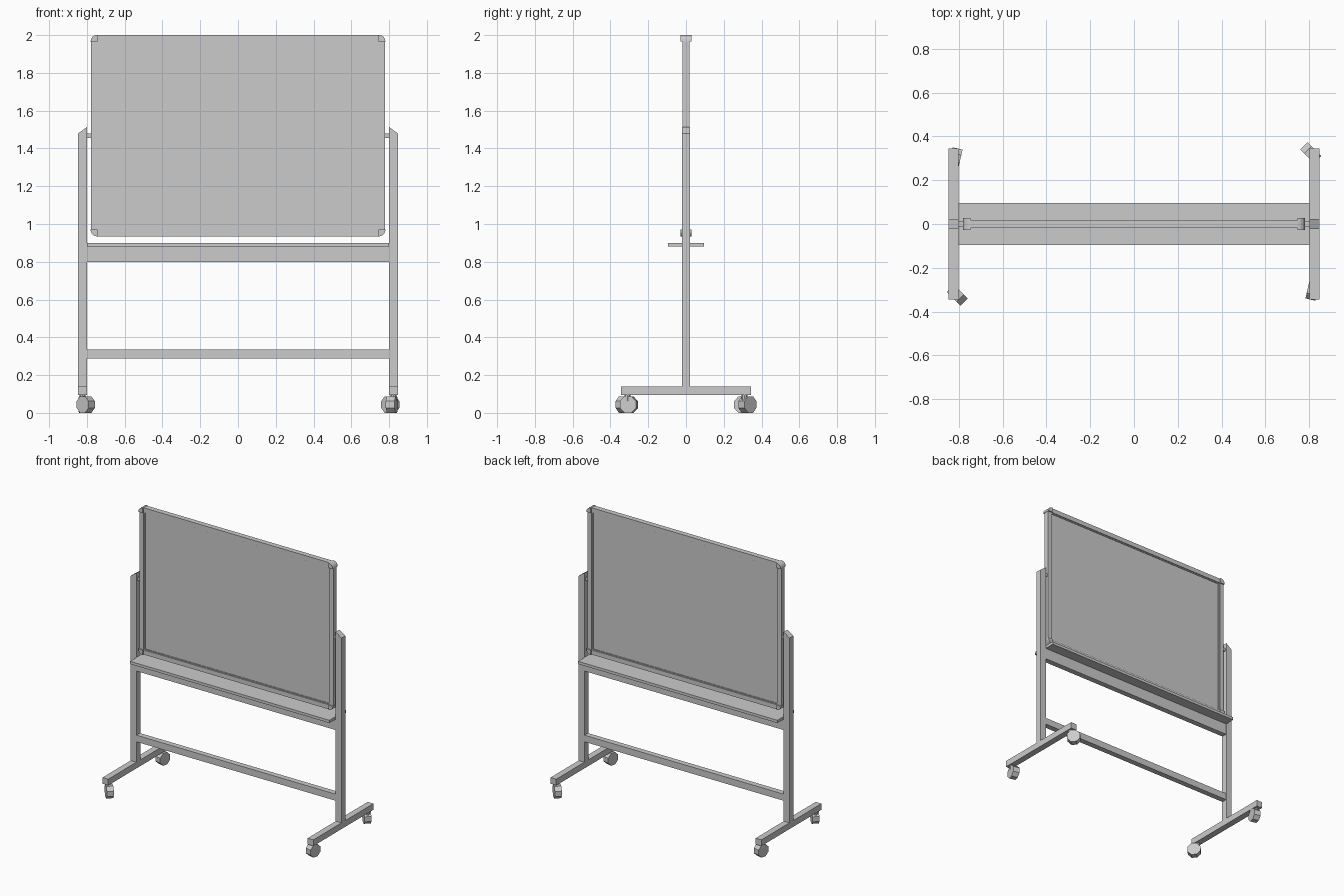
import bpy, bmesh
from math import pi, cos, sin, radians
from mathutils import Matrix, Vector

if "Cube" in bpy.data.objects:
    bpy.data.objects.remove(bpy.data.objects["Cube"])


def mesh_object(name, bm):
    bmesh.ops.recalc_face_normals(bm, faces=bm.faces)
    me = bpy.data.meshes.new(name)
    bm.to_mesh(me)
    bm.free()
    ob = bpy.data.objects.new(name, me)
    bpy.context.collection.objects.link(ob)
    return ob


def box(name, x, y, z):
    bm = bmesh.new()
    bmesh.ops.create_cube(bm, size=1)
    for v in bm.verts:
        v.co = Vector([(r[0] + r[1]) / 2 + c * (r[1] - r[0])
                       for c, r in zip(v.co, (x, y, z))])
    return mesh_object(name, bm)


def prism(name, profile, half):
    """Extrude an (x, z) outline from y = -half to y = +half."""
    bm = bmesh.new()
    f = bm.faces.new([bm.verts.new((x, -half, z)) for x, z in profile])
    ext = bmesh.ops.extrude_face_region(bm, geom=[f])
    moved = [g for g in ext["geom"] if isinstance(g, bmesh.types.BMVert)]
    bmesh.ops.translate(bm, verts=moved, vec=(0, 2 * half, 0))
    return mesh_object(name, bm)


def caster(name, x, y, stem_y, angle):
    """Eight-sided wheel rolling along the given heading, with a short stem."""
    r, width = 0.044, 0.047
    bm = bmesh.new()
    mat = (Matrix.Translation((x, y, r)) @ Matrix.Rotation(angle, 4, 'Z')
           @ Matrix.Rotation(pi / 2, 4, 'X') @ Matrix.Rotation(pi / 8, 4, 'Z'))
    bmesh.ops.create_cone(bm, cap_ends=True, segments=8, radius1=r / cos(pi / 8),
                          radius2=r / cos(pi / 8), depth=width, matrix=mat)
    mesh_object(name + "_wheel", bm)
    sx = 0.823 if x > 0 else -0.823
    bm = bmesh.new()
    bmesh.ops.create_cone(bm, cap_ends=True, segments=8, radius1=0.016, radius2=0.016,
                          depth=0.035, matrix=Matrix.Translation((sx, stem_y, 0.0795)))
    mesh_object(name + "_stem", bm)


# Side stands: bevelled post, foot bar and pivot pin
for s, side in ((-1, "left"), (1, "right")):
    prism(side + "_post", [(s * 0.80, 0.14), (s * 0.846, 0.14),
                           (s * 0.846, 1.48), (s * 0.80, 1.513)], 0.022)
    box(side + "_foot", sorted((s * 0.80, s * 0.846)), (-0.345, 0.345), (0.095, 0.14))
    box(side + "_pivot", sorted((s * 0.77, s * 0.805)), (-0.011, 0.011), (1.456, 1.478))

    # Casters, turned at loose angles; the two sides are a half turn apart
    caster(side + "_outer_caster", s * 0.806, s * 0.325, s * 0.31, radians(135))
    caster(side + "_inner_caster", s * 0.815, -s * 0.302, -s * 0.31, radians(77))

# Cross members and pen tray
box("lower_crossbar", (-0.80, 0.80), (-0.02, 0.02), (0.287, 0.335))
box("upper_crossbar", (-0.80, 0.80), (-0.02, 0.02), (0.80, 0.88))
box("pen_tray", (-0.80, 0.80), (-0.095, 0.095), (0.88, 0.90))

# Writing board with a stepped frame
X, Z0, Z1, W = 0.778, 0.935, 2.0, 0.033
box("board_panel", (-X + W, X - W), (-0.009, 0.009), (Z0 + W, Z1 - W))
for name, z in (("bottom", Z0), ("top", Z1 - W)):
    box(name + "_frame_rail", (-X + W, X - W), (-0.019, 0.019), (z, z + W))
for name, x in (("left", -X), ("right", X - W)):
    box(name + "_frame_rail", (x, x + W), (-0.019, 0.019), (Z0 + W, Z1 - W))
for name, z in (("bottom", Z0 + W), ("top", Z1 - W - 0.007)):
    box(name + "_frame_lip", (-X + W, X - W), (-0.013, 0.013), (z, z + 0.007))
for name, x in (("left", -X + W), ("right", X - W - 0.007)):
    box(name + "_frame_lip", (x, x + 0.007), (-0.013, 0.013), (Z0 + W + 0.007, Z1 - W - 0.007))

# Rounded corner caps
R = 0.036
for sx in (-1, 1):
    for sz, zc in ((-1, Z0 + R - 0.001), (1, Z1 - R + 0.001)):
        xc = sx * (X + 0.003 - R)
        arc = [(xc + sx * R * cos(i * pi / 8), zc + sz * R * sin(i * pi / 8))
               for i in range(5)]
        prism("corner_cap", [(xc, zc)] + arc, 0.028)
